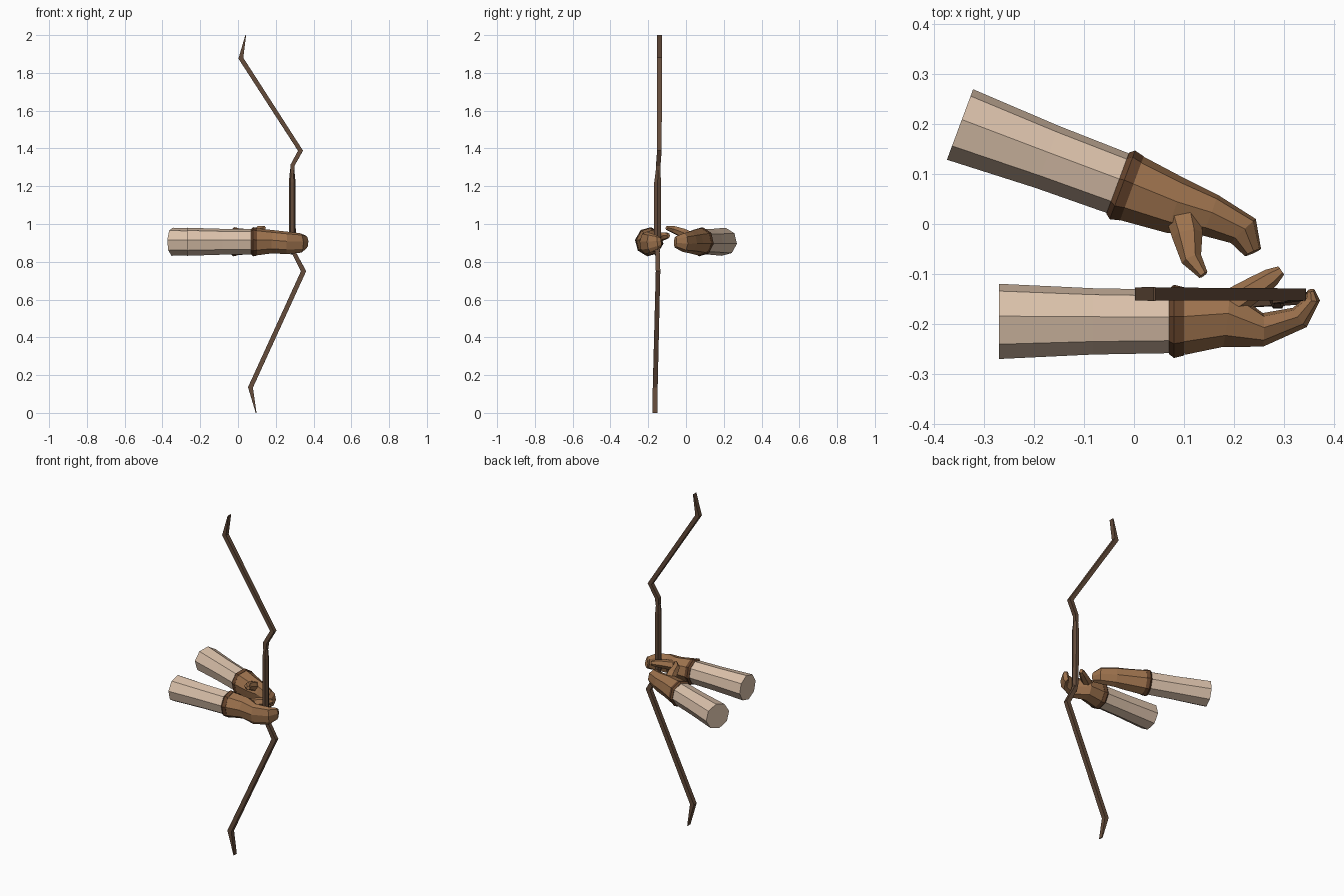
import bpy, bmesh, math
from mathutils import Vector


def material(name, rgb):
    m = bpy.data.materials.new(name)
    m.diffuse_color = (*rgb, 1)
    return m


SLEEVE = material("pale_sleeve", (0.70, 0.53, 0.40))
GLOVE = material("tan_leather", (0.34, 0.17, 0.075))
CUFF = material("dark_leather", (0.13, 0.057, 0.025))
WOOD = material("dark_wood", (0.125, 0.07, 0.042))


def loft(name, rings, mat, sides=8, turn=-8, axis=(0, 0, 1)):
    """Skin rings (x, y, z, half width, half height) strung along a path."""
    axis = Vector(axis)
    pts = [Vector(r[:3]) for r in rings]
    bm = bmesh.new()
    loops = []
    for i, (p, r) in enumerate(zip(pts, rings)):
        t = Vector()
        if i:
            t += (p - pts[i - 1]).normalized()
        if i < len(pts) - 1:
            t += (pts[i + 1] - p).normalized()
        side = axis.cross(t).normalized()
        up = t.cross(side).normalized()
        k = math.sqrt(2) if sides == 4 else 1.0
        loop = []
        for s in range(sides):
            a = math.radians(turn) + math.tau * s / sides
            loop.append(bm.verts.new(p + side * (k * r[3] * math.cos(a)) + up * (k * r[4] * math.sin(a))))
        loops.append(loop)
    for a, b in zip(loops, loops[1:]):
        for s in range(sides):
            n = (s + 1) % sides
            bm.faces.new((a[s], a[n], b[n], b[s]))
    bm.faces.new(loops[0])
    bm.faces.new(loops[-1])
    bmesh.ops.recalc_face_normals(bm, faces=bm.faces)
    me = bpy.data.meshes.new(name)
    bm.to_mesh(me)
    bm.free()
    me.materials.append(mat)
    ob = bpy.data.objects.new(name, me)
    bpy.context.collection.objects.link(ob)
    return ob


def forearm(prefix, wrist, yaw, length):
    """Sleeve and glove cuff, running back from the wrist."""
    d = Vector((math.cos(yaw), math.sin(yaw), 0))

    def at(s, w, h):
        return (*(Vector(wrist) + d * s), w, h)

    loft(prefix + "_sleeve", [at(-length, 0.076, 0.075), at(-length * 0.46, 0.067, 0.069),
                              at(0.005, 0.064, 0.067)], SLEEVE)
    loft(prefix + "_cuff", [at(-0.008, 0.066, 0.069), at(0.002, 0.074, 0.078),
                            at(0.022, 0.069, 0.074)], CUFF)


Z = 0.906

# arm holding the bow
forearm("bow_arm", (0.078, -0.195, Z), 0, 0.348)
loft("bow_hand", [(0.095, -0.195, Z, 0.068, 0.073), (0.185, -0.187, Z, 0.060, 0.062),
                  (0.258, -0.212, 0.9, 0.034, 0.060), (0.332, -0.187, 0.9, 0.024, 0.052),
                  (0.358, -0.150, 0.905, 0.015, 0.036), (0.354, -0.133, 0.907, 0.008, 0.024)], GLOVE)
loft("bow_thumb", [(0.185, -0.165, 0.925, 0.030, 0.030), (0.245, -0.127, 0.935, 0.024, 0.024),
                   (0.275, -0.107, 0.938, 0.019, 0.020), (0.295, -0.093, 0.938, 0.010, 0.013)], GLOVE, 6, 0)

# arm drawing the string
forearm("draw_arm", (-0.025, 0.079, Z), math.radians(-20.4), 0.345)
loft("draw_hand", [(-0.009, 0.073, Z, 0.069, 0.073), (0.083, 0.037, Z, 0.058, 0.064),
                   (0.152, 0.018, 0.904, 0.044, 0.058), (0.219, -0.014, 0.902, 0.035, 0.050),
                   (0.238, -0.057, 0.905, 0.018, 0.030)], GLOVE)
loft("draw_thumb", [(0.098, 0.015, 0.935, 0.034, 0.030), (0.107, -0.022, 0.955, 0.031, 0.026),
                    (0.115, -0.070, 0.972, 0.021, 0.020), (0.139, -0.102, 0.980, 0.010, 0.012)], GLOVE, 6, 0)

# bow: grip and two recurved limbs
ALONG_Y = (0, 1, 0)
loft("bow_grip", [(0.290, -0.152, 0.84, 0.012, 0.013), (0.288, -0.151, 0.89, 0.018, 0.021),
                  (0.287, -0.150, 1.22, 0.018, 0.021), (0.287, -0.148, 1.29, 0.011, 0.013)],
     WOOD, 6, 0, ALONG_Y)
loft("upper_limb", [(0.287, -0.148, 1.27, 0.010, 0.012), (0.288, -0.147, 1.31, 0.011, 0.012),
                    (0.331, -0.141, 1.388, 0.013, 0.012), (0.015, -0.140, 1.878, 0.013, 0.013),
                    (0.041, -0.140, 2.0, 0.002, 0.014)], WOOD, 4, 45, ALONG_Y)
loft("lower_limb", [(0.290, -0.152, 0.87, 0.010, 0.012), (0.297, -0.151, 0.845, 0.011, 0.012),
                    (0.347, -0.148, 0.75, 0.014, 0.012), (0.066, -0.163, 0.135, 0.013, 0.013),
                    (0.096, -0.164, 0.0, 0.002, 0.013)], WOOD, 4, 45, ALONG_Y)
